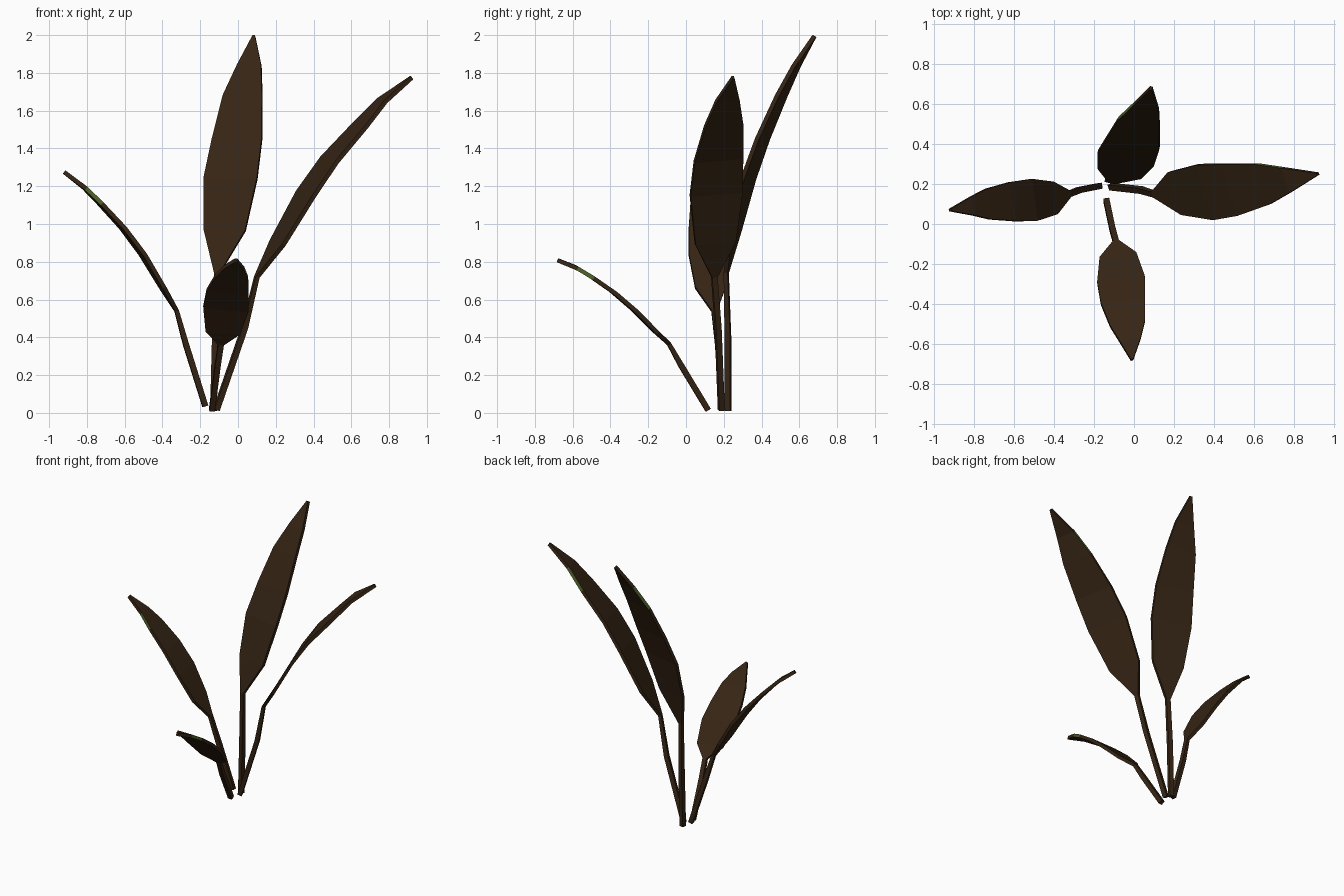
import bpy, bmesh
from mathutils import Vector

if "Cube" in bpy.data.objects:
    bpy.data.objects.remove(bpy.data.objects["Cube"])


def material(name, rgb):
    m = bpy.data.materials.new(name)
    m.diffuse_color = (*rgb, 1)
    m.use_nodes = True
    m.node_tree.nodes["Principled BSDF"].inputs["Base Color"].default_value = m.diffuse_color
    return m


brown = material("dark_brown", (0.036, 0.018, 0.007))
green = material("leaf_green", (0.07, 0.11, 0.02))

# Half widths along each leaf: three stem stations, five blade stations, tip
BLADE = [0.112, 0.145, 0.135, 0.106, 0.065]
STEM = 0.015
THICK = 0.011


def leaf(name, path, side, scale):
    """Loft a thin rectangular section along the path."""
    pts = [Vector(p) for p in path]
    side = Vector(side).normalized()
    widths = [STEM] * 3 + [w * scale for w in BLADE] + [0.006]
    bm = bmesh.new()
    rings = []
    for i, (p, w) in enumerate(zip(pts, widths)):
        tangent = (pts[min(i + 1, len(pts) - 1)] - pts[max(i - 1, 0)]).normalized()
        normal = side.cross(tangent).normalized()
        t = STEM if i < 2 else THICK
        rings.append([bm.verts.new(p + side * w * a + normal * t * b)
                      for a, b in ((-1, -1), (1, -1), (1, 1), (-1, 1))])
    for i, (r, s) in enumerate(zip(rings, rings[1:])):
        for k in range(4):
            f = bm.faces.new((r[k], r[(k + 1) % 4], s[(k + 1) % 4], s[k]))
            # green rim just below the tip
            f.material_index = 1 if (k == 3 and i == 6) else 0
    bm.faces.new(rings[0][::-1])
    bm.faces.new(rings[-1])
    bmesh.ops.recalc_face_normals(bm, faces=bm.faces)
    mesh = bpy.data.meshes.new(name)
    bm.to_mesh(mesh)
    bm.free()
    mesh.materials.append(brown)
    mesh.materials.append(green)
    bpy.context.collection.objects.link(bpy.data.objects.new(name, mesh))


# Tall leaf at the back
leaf("back_leaf", [(-.13, .222, .01), (-.12, .222, .4), (-.11, .213, .74),
                   (-.07, .26, .965), (-.04, .33, 1.24), (-.005, .405, 1.45),
                   (.025, .505, 1.68), (.06, .585, 1.84), (.085, .68, 1.995)],
     (.975, -.22, 0), 1.0)

# Long leaf leaning right
leaf("right_leaf", [(-.115, .187, .015), (.035, .17, .45), (.10, .15, .72),
                    (.21, .155, .90), (.36, .16, 1.16), (.485, .172, 1.34),
                    (.65, .20, 1.525), (.765, .22, 1.655), (.92, .25, 1.775)],
     (.3, -.95, -.08), 1.0)

# Medium leaf leaning left
leaf("left_leaf", [(-.173, .19, .035), (-.275, .17, .36), (-.325, .15, .54),
                   (-.40, .13, .665), (-.505, .12, .84), (-.61, .112, .98),
                   (-.73, .10, 1.11), (-.81, .09, 1.19), (-.92, .07, 1.275)],
     (-.13, 1, .03), .73)

# Short leaf bending to the front
leaf("front_leaf", [(-.138, .117, .015), (-.108, -.025, .25), (-.09, -.09, .365),
                    (-.08, -.16, .43), (-.065, -.28, .55), (-.055, -.385, .64),
                    (-.033, -.50, .72), (-.02, -.58, .768), (-.01, -.68, .808)],
     (-1, -.13, .08), .83)
